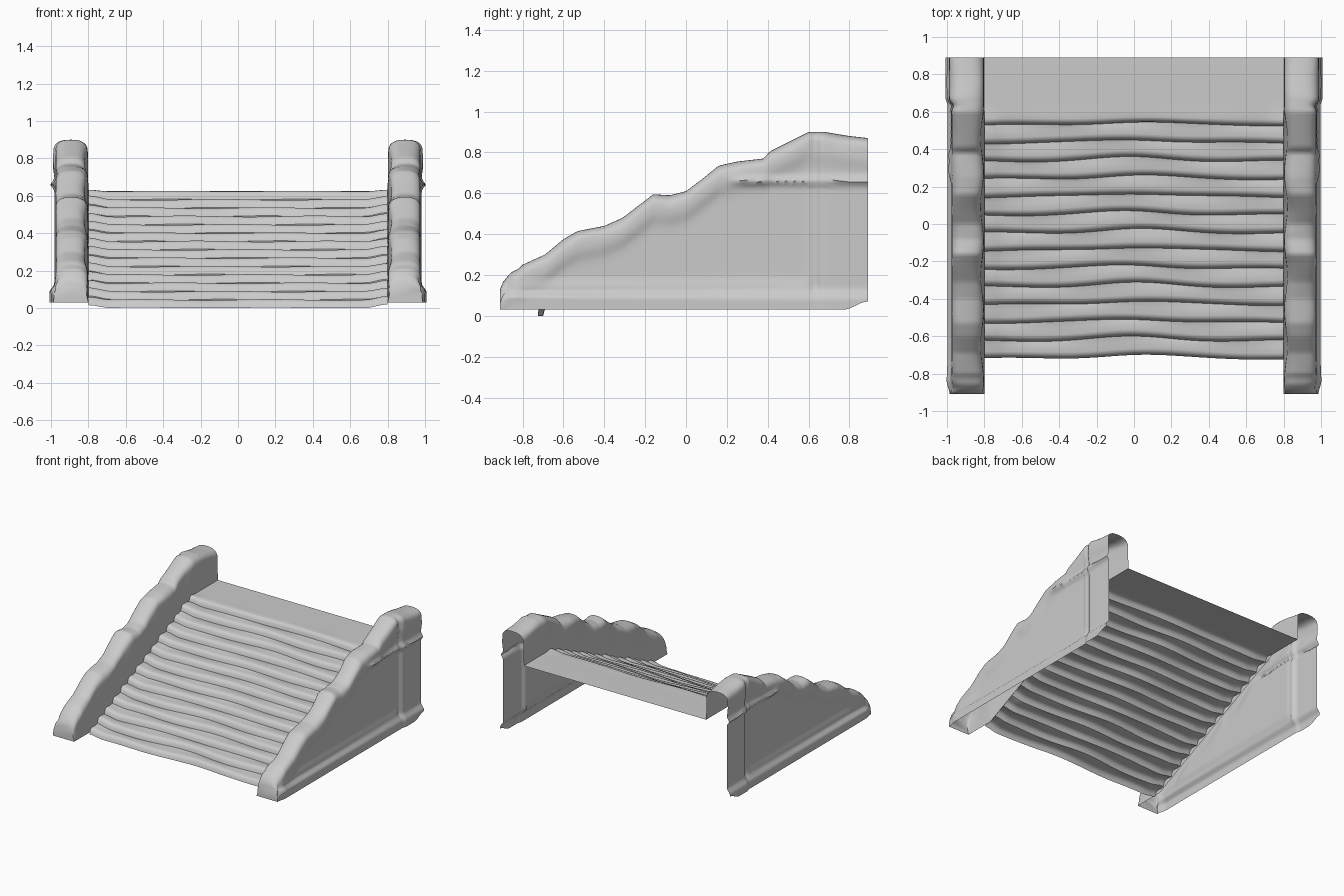
import bpy
from math import sin, cos, pi, exp

if "Cube" in bpy.data.objects:
    bpy.data.objects.remove(bpy.data.objects["Cube"])

# crest line of the side walls (y, z), read along the side view
CREST = [(-.91, .13), (-.90, .16), (-.86, .21), (-.82, .23), (-.80, .25), (-.69, .30),
         (-.60, .375), (-.53, .415), (-.40, .44), (-.31, .48), (-.16, .595), (-.08, .59),
         (0, .61), (.08, .67), (.16, .735), (.25, .755), (.38, .77), (.41, .805),
         (.52, .86), (.60, .90), (.68, .90), (.80, .88), (.89, .87)]
STEPS, Y0, RUN, TOP = 14, -.72, .096, .625
RISE = TOP / STEPS
BACK = .89


def lerp_profile(pts, y):
    for (a, za), (b, zb) in zip(pts, pts[1:]):
        if y <= b:
            return za + (zb - za) * max(0, y - a) / (b - a)
    return pts[-1][1]


def smooth(a, b, v):
    t = min(1, max(0, (v - a) / (b - a)))
    return t * t * (3 - 2 * t)


def bump(v, c, w):
    return exp(-((v - c) / w) ** 2)


def grid_object(name, rows, flip=False, ends=()):
    n = len(rows[0])
    verts = [p for r in rows for p in r]
    faces = []
    for i in range(len(rows) - 1):
        for j in range(n - 1):
            a = i * n + j
            f = (a, a + 1, a + n + 1, a + n)
            faces.append(f[::-1] if flip else f)
    for i in ends:
        faces.append(tuple(range(i * n, i * n + n)))
    me = bpy.data.meshes.new(name)
    me.from_pydata(verts, [], faces)
    ob = bpy.data.objects.new(name, me)
    bpy.context.collection.objects.link(ob)
    bpy.context.view_layer.objects.active = ob
    bpy.ops.object.select_all(action='DESELECT')
    ob.select_set(True)
    bpy.ops.object.shade_smooth_by_angle(angle=.9)
    return ob


# worn staircase: one open sheet of rounded steps ending in a flat landing
profile = []
for i in range(STEPS):
    y, z = Y0 + RUN * i, RISE * i
    profile += [(y, z), (y + .006, z + RISE * .55), (y + .018, z + RISE * .9),
                (y + .034, z + RISE), (y + .07, z + RISE * .97)]
profile += [(.66, TOP), (.78, TOP), (BACK, TOP)]
NX = 48
rows = []
for k, (y, z) in enumerate(profile):
    row = []
    fade = 1 - smooth(.5, .62, y)
    step = k // 5
    for j in range(NX + 1):
        x = -.8 + 1.6 * j / NX
        wear = .02 * bump(x, 0, .28) + .005 * sin(7 * x + step * 1.9)
        lift = .018 * smooth(.68, .8, abs(x)) + .003 * sin(9 * x + step * 2.3)
        row.append((x, y + wear * fade, max(0, z + lift * fade)))
    rows.append(row)
grid_object("stairs", rows, flip=True)


def outer_x(y, z, t):
    """Relief of the outer wall face: plinth, sunk panel, rear pilaster, ledge."""
    x = .972 + .026 * (1 - smooth(.085, .13, z))
    panel = smooth(.13, .2, z) * smooth(.03, .16, t - z) * (1 - smooth(.58, .63, y))
    x -= .012 * panel
    x += .010 * smooth(.64, .67, y) - .012 * bump(y, .63, .015) * smooth(.1, .15, z)
    x += .020 * bump(z, .66, .018) * smooth(.18, .3, y)
    x += .008 * bump(t - z, .1, .05)
    return x - .02 * (1 - smooth(-.91, -.83, y))


# side wall: open shell with outer face, lumpy rounded coping and inner face
NY, NO, NC, NI = 130, 44, 14, 8
rows = []
for i in range(NY + 1):
    y = -.91 + (BACK + .91) * i / NY
    t = lerp_profile(CREST, y)
    z0 = .03 + .04 * smooth(.77, .89, y)
    h = .065
    zc = t - h
    stair = min(TOP, max(.03, (y - Y0) / RUN * RISE + .005)) if y > Y0 else .03
    row = []
    for k in range(NO):
        z = z0 + (zc - z0) * k / NO
        row.append((outer_x(y, z, t), y, z))
    xo = outer_x(y, zc, t)
    xi = .803 + .008 * (1 + sin(y * 17)) * (1 - smooth(.5, .7, y))
    mid, half = (xo + xi) / 2, (xo - xi) / 2
    for k in range(NC + 1):
        a = pi * k / NC
        c, s = cos(a), sin(a)
        px = mid + half * (abs(c) ** .8) * (1 if c > 0 else -1)
        row.append((px + .005 * sin(y * 23) * s, y, zc + h * s ** .75))
    for k in range(1, NI + 1):
        f = k / NI
        row.append((xi + (.8 - xi) * f, y, zc + (stair - zc) * f))
    rows.append(row)
wall = grid_object("side_walls", rows, flip=True, ends=(0,))
m = wall.modifiers.new("mirror", 'MIRROR')
m.use_axis = (True, False, False)
m.use_mirror_merge = False
